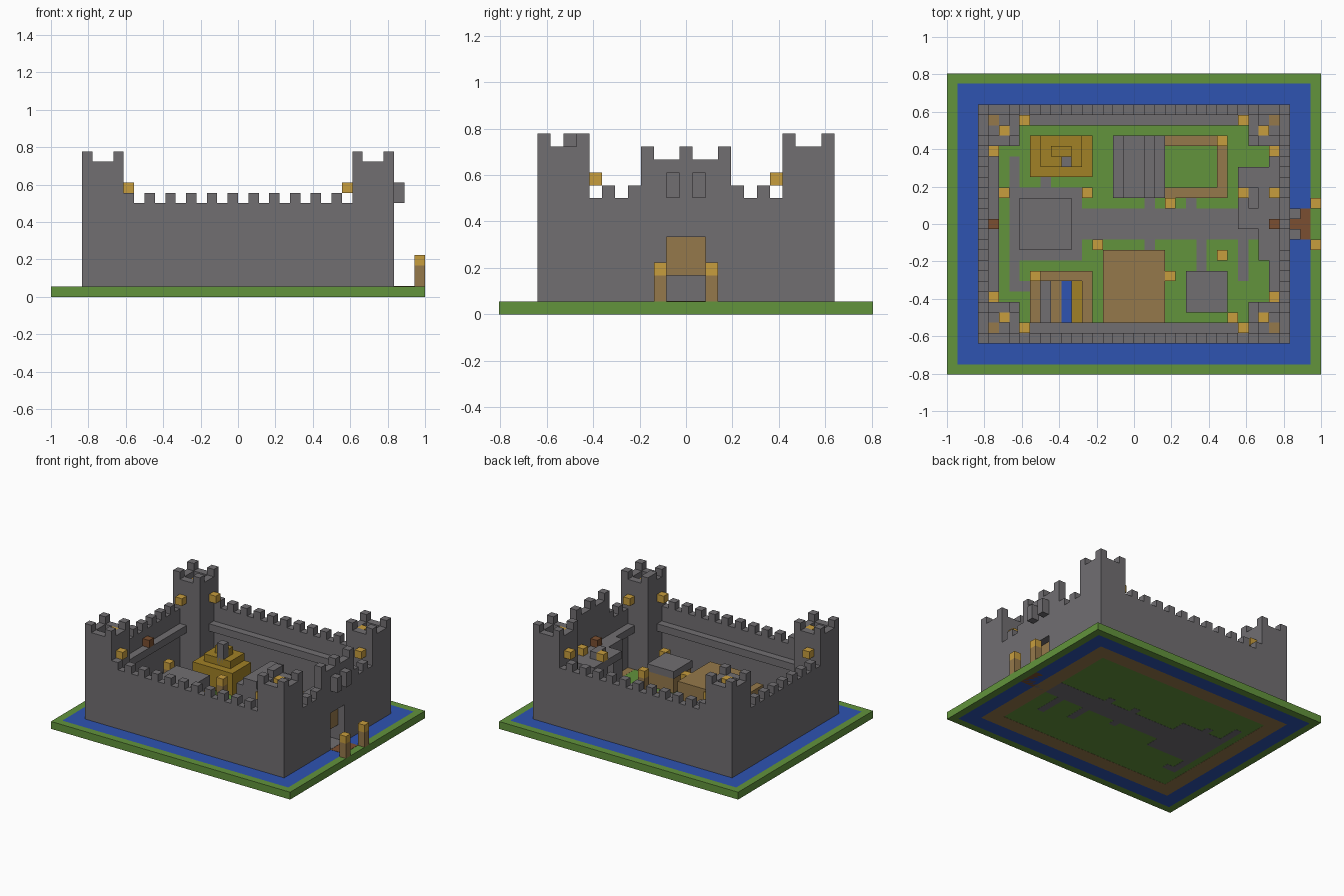
import bpy
import bmesh
from mathutils import Matrix, Vector

cube = bpy.data.objects.get("Cube")
if cube:
    bpy.data.objects.remove(cube, do_unlink=True)

UNIT = 1 / 18  # size of one block


def material(name, rgb):
    mat = bpy.data.materials.new(name)
    linear = [(c / 255) ** 2.2 for c in rgb] + [1]
    mat.use_nodes = True
    mat.diffuse_color = linear
    mat.node_tree.nodes["Principled BSDF"].inputs["Base Color"].default_value = linear
    return mat


stone = material("stone grey", (112, 110, 113))
grass = material("grass green", (98, 146, 62))
water = material("water blue", (50, 84, 176))
wood = material("wood brown", (148, 120, 76))
flame = material("torch yellow", (198, 156, 64))
thatch = material("thatch ochre", (160, 128, 42))
redwood = material("dark red brown", (122, 80, 52))


def build(name, mat, boxes):
    """One object made of boxes given as x0, x1, y0, y1, z0, z1 in blocks."""
    bm = bmesh.new()
    for x0, x1, y0, y1, z0, z1 in boxes:
        size = Vector((x1 - x0, y1 - y0, z1 - z0)) * UNIT
        centre = Vector((x0 + x1, y0 + y1, z0 + z1)) * UNIT / 2
        bmesh.ops.create_cube(bm, size=1, matrix=Matrix.LocRotScale(centre, None, size))
    mesh = bpy.data.meshes.new(name)
    bm.to_mesh(mesh)
    bm.free()
    mesh.materials.append(mat)
    obj = bpy.data.objects.new(name, mesh)
    bpy.context.collection.objects.link(obj)


def ring(x, y, w, z0, z1):
    """Four boxes forming a rectangular frame of width w around the origin."""
    return [(-x, x, y - w, y, z0, z1), (-x, x, -y, w - y, z0, z1),
            (-x, w - x, w - y, y - w, z0, z1), (x - w, x, w - y, y - w, z0, z1)]


def block(x, y, z, height=1):
    return (x, x + 1, y, y + 1, z, z + height)


# Ground layer
build("outer_lawn", grass, ring(18, 14.5, 1, 0, 1))
build("moat", water, ring(17, 13.5, 2, 0, 1))
build("wall_foundation", wood, ring(15, 11.5, 2, 0, 1))
build("courtyard_lawn", grass, [(-13, 13, -9.5, 9.5, .02, .98)])
build("paths", stone, [
    (-6, 14.95, -1.5, 1.5, 0, 1.02), (-12, -5, -3.5, 3.5, 0, 1),
    (-12, -11, 3.5, 6.5, 0, 1), (-9, -8, 3.5, 4.5, 0, 1),
    (1, 2, 1.5, 2.5, 0, 1), (5, 6, 1.5, 2.5, 0, 1), (1, 2, -2.5, -1.5, 0, 1),
    (6, 7, -4.5, -1.5, 0, 1), (10, 11, -5.5, -1.5, 0, 1),
    (-12, -11, -6.5, -3.5, 0, 1), (-11, -10, -6.5, -5.5, 0, 1)])
build("drawbridge", redwood, [(15, 17, -1.5, 1.5, 0, 1.03)])

# Curtain walls, walkway and battlements
build("curtain_walls", stone, [
    (-15, 15, 10.5, 11.5, 1, 9), (-15, 15, -11.5, -10.5, 1, 9),
    (-15, -14, -10.5, 10.5, 1, 9),
    (14, 15, -10.5, -3.5, 1, 9), (14, 15, 3.5, 10.5, 1, 9)])
build("walkway", stone, ring(14, 10.5, 1, 6, 7))
merlons = [block(x, y, 9) for x in range(-11, 10, 2) for y in (-11.5, 10.5)]
for i in range(7):
    y = i * 2 - 6.5
    merlons.append(block(-15, y, 9))
for y in (-6.5, -4.5, 3.5, 5.5):
    merlons.append(block(14, y, 9))
build("wall_merlons", stone, merlons)

# Corner towers
for sx, xname in ((-1, "right"), (1, "left")):
    for sy, yname in ((-1, "front"), (1, "back")):
        cx, cy = sx * 13, sy * 9.5
        tower = [(cx - 2, cx + 2, cy - 2, cy + 2, 1, 12)]
        for a, b, c, d, e, f in ring(2, 2, 1, 12, 13):
            tower.append((a + cx, b + cx, c + cy, d + cy, e, f))
        tower += [block(cx + i, cy + j, 13) for i in (-2, 1) for j in (-2, 1)]
        if sx > 0 and sy < 0:
            tower.append(block(cx - 2, cy, 13))
        name = yname + "_" + xname
        build(name + "_tower", stone, tower)
        build(name + "_tower_hatch", wood, [block(cx + (sx - 1) / 2, cy + (sy - 1) / 2, 12, .1)])
        build(name + "_tower_torches", flame, [
            block(cx - (sx + 1) / 2, cy - (sy + 1) / 2, 12),
            block(sx * 10.5 - .5, sy * 10 - .5, 10),
            block(sx * 13.5 - .5, sy * 7 - .5, 10)])

# Gatehouse with raised gate and projecting turrets
gate = [(14, 15, -3.5, -1.5, 1, 12), (14, 15, 1.5, 3.5, 1, 12),
        (14, 15, -1.5, 1.5, 6, 12), (12, 14, -3.5, -1.5, 1, 7),
        (12, 14, 1.5, 3.5, 1, 7), (12, 14, -1.5, 1.5, 6, 7)]
gate += [block(14, y, 12) for y in (-3.5, -.5, 2.5)]
gate += [block(15, y, 9, 2) for y in (-1.5, .5)]
build("gatehouse", stone, gate)
build("raised_gate", wood, [(13, 14, -1.5, 1.5, 3, 6)])
build("walkway_chests", redwood, [block(x, -.5, 7) for x in (-14, 13)])
build("gatehouse_stairs", stone, [
    (10, 13, 3.5, 5.5, 1, 7), block(10, 2.5, 1, 6),
    (10, 12, -.5, 2.5, 6, 7), (11, 12, 1.5, 3.5, 7, 8)])

# Central hall and thatched house with chimney
build("central_hall", stone, [(-11, -6, -2.5, 2.5, 1, 4)])
build("thatched_house", thatch, [
    (-10, -4, 4.5, 8.5, 1, 4), (-9, -5, 5.5, 8.5, 4, 5), (-8, -6, 6.5, 7.5, 5, 6)])
build("chimney", stone, [block(-7, 5.5, 4, 3)])

# Barn with stepped roof and fenced paddock
build("barn", stone, [
    (x0, x1, 2.5, 8.5, 1, z) for x0, x1, z in ((-2, -1, 4), (-1, 1, 5), (1, 2, 4), (2, 3, 3))])
build("paddock_fence", wood, [
    (3, 9, 7.5, 8.5, 1, 2), (3, 9, 2.5, 3.5, 1, 2), (8, 9, 3.5, 7.5, 1, 2)])

# Workshop with trough
build("workshop_walls", wood, [
    (-10, -4, -5.5, -4.5, 1, 3), (-10, -9, -9.5, -5.5, 1, 3),
    (-5, -4, -9.5, -5.5, 1, 3), (-8, -7, -9.5, -5.5, 1, 1.1)])
build("workbench", stone, [(-9, -8, -9.5, -5.5, 1, 2)])
build("trough_water", water, [(-7, -6, -9.5, -5.5, 1, 1.1)])
build("straw", thatch, [(-6, -5, -9.5, -5.5, 1, 2)])

# Timber house and cottage
build("timber_house", wood, [(-3, 3, -9.5, -2.5, 1, 4)])
build("cottage_walls", wood, [(5.1, 8.9, -8.4, -4.6, 1, 3)])
build("cottage_roof", stone, [(5, 9, -8.5, -4.5, 3, 4)])

# Torches: posts on the ground, and blocks on top of other parts
posts = [(17, 1.5), (17, -2.5), (-5, 2.5), (3, 1.5), (-4, -2.5), (3, -5.5),
         (8, -3.5), (9, -9.5), (-13, 2.5)]
build("torch_posts", wood, [block(x, y, 1, 2) for x, y in posts])
build("post_torches", flame, [block(x, y, 3) for x, y in posts])
build("raised_torches", flame, [
    block(8, 7.5, 2), block(-10, -5.5, 3), block(10, 2.5, 7), block(13, 2.5, 7)])
